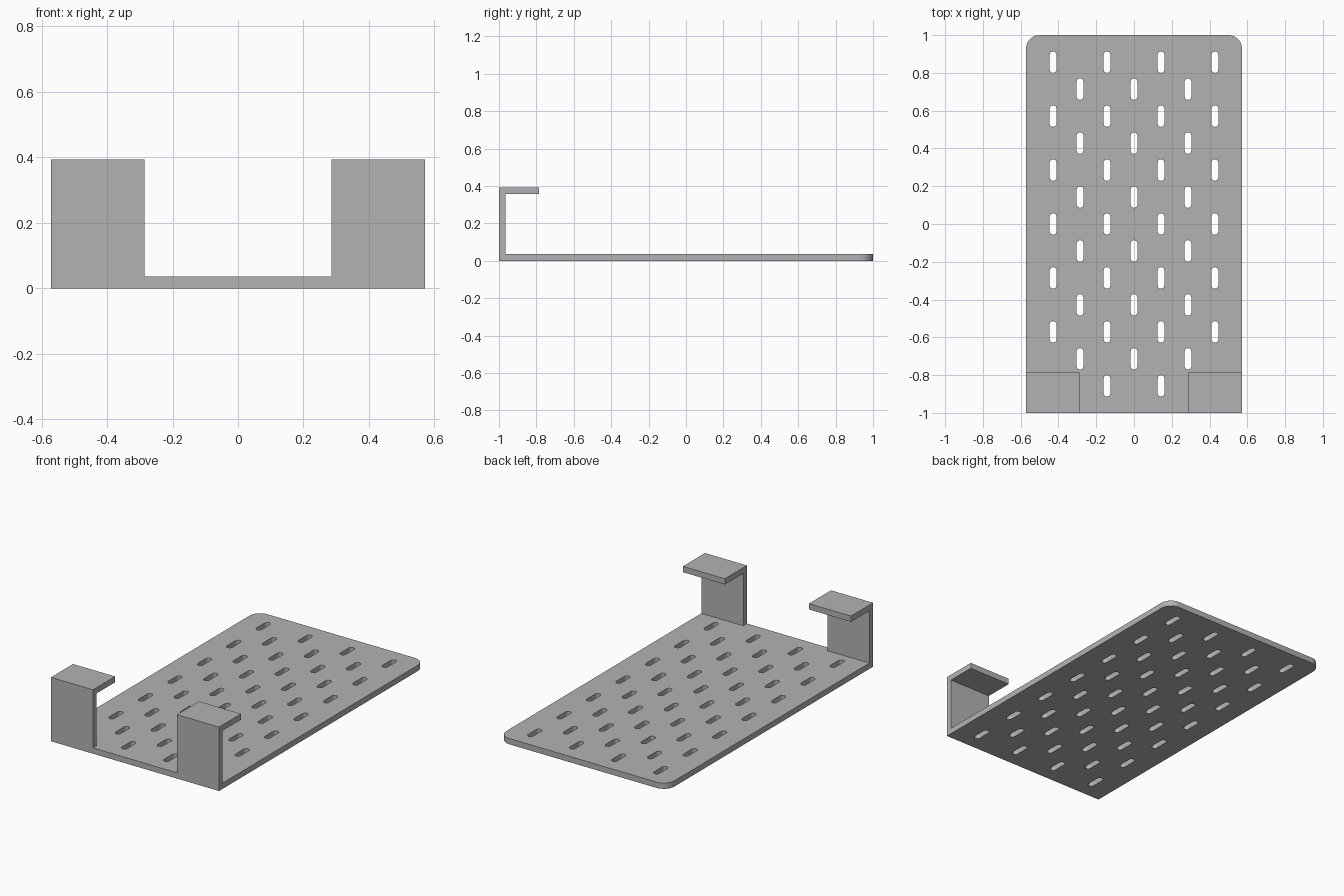
import bpy
import bmesh
from math import cos, sin, pi

cube = bpy.data.objects.get("Cube")
if cube:
    bpy.data.objects.remove(cube)

U = 1 / 28            # sheet thickness, also the design module
HALF_W = 16 * U       # half width of the shelf

grey = bpy.data.materials.new("plain_grey")
grey.use_nodes = True
colour = (0.45, 0.45, 0.45, 1)
grey.diffuse_color = colour
grey.node_tree.nodes["Principled BSDF"].inputs["Base Color"].default_value = colour


def arc(cx, cy, r, start, end, steps):
    """Points along an arc, angles in half turns."""
    angles = [pi * (start + (end - start) * i / steps) for i in range(steps + 1)]
    return [(cx + r * cos(a), cy + r * sin(a)) for a in angles]


def extruded(name, loops, to_3d, direction):
    """Fill an outline (with optional holes) and extrude it into a solid."""
    bm = bmesh.new()
    for loop in loops:
        verts = [bm.verts.new(to_3d(a, b)) for a, b in loop]
        for i, v in enumerate(verts):
            bm.edges.new((verts[i - 1], v))
    bmesh.ops.triangle_fill(bm, edges=bm.edges[:], use_beauty=True)
    ext = bmesh.ops.extrude_face_region(bm, geom=bm.faces[:], use_keep_orig=True)
    moved = [g for g in ext["geom"] if isinstance(g, bmesh.types.BMVert)]
    bmesh.ops.translate(bm, verts=moved, vec=direction)
    bmesh.ops.recalc_face_normals(bm, faces=bm.faces[:])
    mesh = bpy.data.meshes.new(name)
    bm.to_mesh(mesh)
    bm.free()
    mesh.materials.append(grey)
    obj = bpy.data.objects.new(name, mesh)
    bpy.context.collection.objects.link(obj)
    bpy.ops.object.select_all(action="DESELECT")
    obj.select_set(True)
    bpy.context.view_layer.objects.active = obj
    bpy.ops.object.shade_smooth_by_angle(angle=pi / 6)
    return obj


def slot(x, y):
    """Rounded slot outline running along y."""
    r, straight = U / 2, 1.1 * U
    return arc(x, y + straight, r, 0, 1, 8) + arc(x, y - straight, r, 1, 2, 8)


# Perforated shelf plate with two rounded back corners
R = 2 * U
outline = [(-HALF_W, -1), (HALF_W, -1)]
outline += arc(HALF_W - R, 1 - R, R, 0, 0.5, 10)
outline += arc(R - HALF_W, 1 - R, R, 0.5, 1, 10)

# Staggered slots: rows of four alternate with rows of three
slots = []
for row in range(13):
    count = 4 - row % 2
    for i in range(count):
        slots.append(slot((i - (count - 1) / 2) * 8 * U, (row - 6) * 4 * U))
extruded("shelf_plate", [outline] + slots, lambda a, b: (a, b, 0), (0, 0, U))

# Hanging hooks: upright wall with a lip folded back over the plate
hook = [(-1, U), (U - 1, U), (U - 1, 10 * U), (6 * U - 1, 10 * U),
        (6 * U - 1, 11 * U), (-1, 11 * U)]
for name, x in (("left_hook", 8 * U), ("right_hook", -HALF_W)):
    extruded(name, [hook], lambda a, b: (x, a, b), (8 * U, 0, 0))
